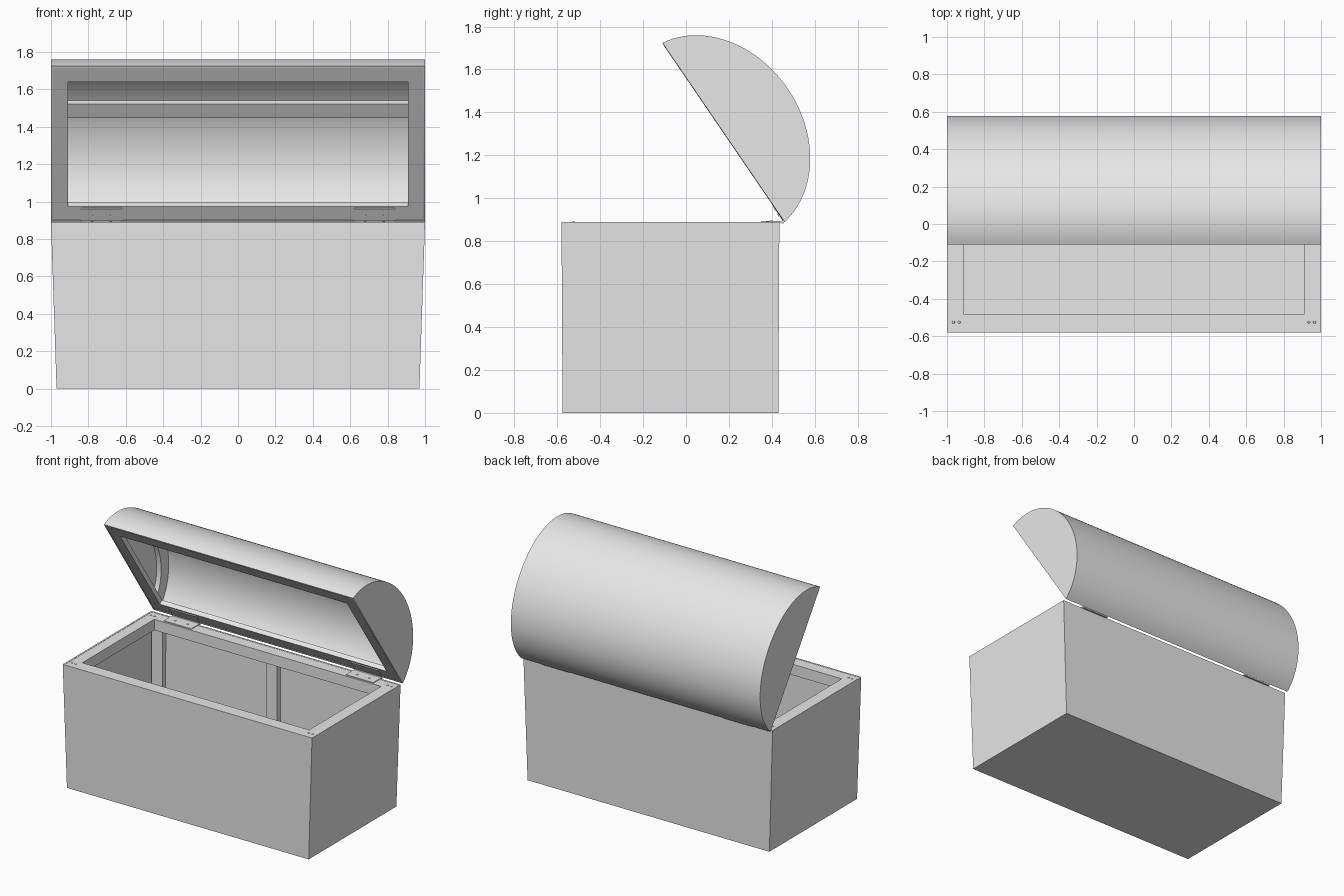
import bpy, bmesh, math
from mathutils import Vector

if "Cube" in bpy.data.objects:
    bpy.data.objects.remove(bpy.data.objects["Cube"])

grey = bpy.data.materials.new("plain grey")
grey.diffuse_color = (0.8, 0.8, 0.8, 1)
grey.use_nodes = True
grey.node_tree.nodes["Principled BSDF"].inputs["Base Color"].default_value = grey.diffuse_color

LID_POS, LID_ROT = (0, 0.175, 1.307), (math.radians(-55.7), 0, 0)
A, B, DROP = 0.509, 0.412, 0.05      # ellipse of the lid arch, centre below the rim
WALL, BOARD = 0.012, 0.035


def finish(name, bm, lid=False, thickness=0):
    bmesh.ops.recalc_face_normals(bm, faces=bm.faces[:])
    if thickness:                    # open the rim face, then thicken inward
        rim = [f for f in bm.faces if f.normal.z * (-1 if lid else 1) > 0.99
               and abs(f.calc_center_median().z - (0 if lid else 0.89)) < 1e-4]
        bmesh.ops.delete(bm, geom=rim, context='FACES')
    me = bpy.data.meshes.new(name)
    bm.to_mesh(me)
    bm.free()
    me.materials.append(grey)
    ob = bpy.data.objects.new(name, me)
    bpy.context.collection.objects.link(ob)
    if lid:
        ob.location, ob.rotation_euler = LID_POS, LID_ROT
    bpy.ops.object.select_all(action='DESELECT')
    bpy.context.view_layer.objects.active = ob
    ob.select_set(True)
    if thickness:
        m = ob.modifiers.new("wall", 'SOLIDIFY')
        m.thickness, m.offset, m.use_even_offset = thickness, -1, True
        bpy.ops.object.modifier_apply(modifier=m.name)
    bpy.ops.object.shade_smooth_by_angle(angle=math.radians(30))
    return ob


def box(name, x0, x1, y0, y1, z0, z1, lid=False):
    bm = bmesh.new()
    bmesh.ops.create_cube(bm, size=1)
    for v in bm.verts:
        v.co = ((x0 + x1) / 2 + v.co.x * (x1 - x0),
                (y0 + y1) / 2 + v.co.y * (y1 - y0),
                (z0 + z1) / 2 + v.co.z * (z1 - z0))
    return finish(name, bm, lid)


def prism(name, profile, x0, x1, lid=False, thickness=0):
    bm = bmesh.new()
    f = bm.faces.new([bm.verts.new((x0, y, z)) for y, z in profile])
    out = bmesh.ops.extrude_face_region(bm, geom=[f])['geom']
    bmesh.ops.translate(bm, vec=(x1 - x0, 0, 0),
                        verts=[v for v in out if isinstance(v, bmesh.types.BMVert)])
    return finish(name, bm, lid, thickness)


def screw(name, x, y, z, lid=False):
    bm = bmesh.new()
    bmesh.ops.create_cone(bm, cap_ends=True, segments=12, radius1=0.008, radius2=0.006, depth=0.004)
    bmesh.ops.translate(bm, vec=(x, y, z), verts=bm.verts[:])
    return finish(name, bm, lid)


def arch(inset, n=48):
    a, b = A - inset, B - inset
    s = math.asin(DROP / b)
    ts = [s + (math.pi - 2 * s) * i / n for i in range(n + 1)]
    pts = [(a * math.cos(t), b * math.sin(t) - DROP) for t in ts]
    return [(y, max(z, 0.0)) for y, z in pts]


# chest body: tapered open box
bm = bmesh.new()
bmesh.ops.create_cube(bm, size=2)
for v in bm.verts:
    top = v.co.z > 0
    v.co = (v.co.x * (1.0 if top else 0.97),
            (0.435 if top else 0.43) if v.co.y > 0 else (-0.58 if top else -0.575),
            0.89 if top else 0)
finish("chest_body", bm, thickness=WALL)

# rim frame of the chest
box("rim_front", -0.989, 0.989, -0.57, -0.485, 0.81, 0.889)
box("rim_back", -0.989, 0.989, 0.34, 0.425, 0.81, 0.889)

# lid: arched shell, front and back rails, crown batten
prism("lid_shell", arch(0), -1, 1, lid=True, thickness=WALL)
box("lid_front_rail", -0.989, 0.989, -0.494, -0.403, 0.001, BOARD, True)
box("lid_back_rail", -0.989, 0.989, 0.403, 0.494, 0.001, BOARD, True)
box("lid_crown_batten", -0.989, 0.989, -0.045, 0.045, 0.315, 0.352, True)

# upright boards inside the front and back walls
for name, y0, y1 in (("front", -0.57, -0.53), ("back", 0.385, 0.425)):
    for x in (-0.92, 0, 0.92):
        box(name + "_upright", x - 0.045, x + 0.045, y0, y1, 0.01, 0.812)

for s in (-1, 1):
    # side rails of both frames
    xs = sorted((s * 0.91, s * 0.989))
    box("rim_side", *xs, -0.485, 0.34, 0.81, 0.889)
    box("lid_side_rail", *xs, -0.403, 0.403, 0.001, BOARD, True)
    # arched rib against each lid end
    xs = sorted((s * 0.953, s * 0.989))
    prism("lid_end_rib", arch(0.008) + arch(0.1)[::-1], *xs, lid=True)

    # hinge: two leaves, knuckle and screws
    c = s * 0.73
    box("hinge_leaf_chest", c - 0.11, c + 0.11, 0.35, 0.445, 0.888, 0.894)
    box("hinge_leaf_lid", c - 0.11, c + 0.11, 0.415, 0.503, -0.005, 0.002, True)
    knuckle = [(0.45 + 0.008 * math.cos(i * math.pi / 6),
                0.89 + 0.008 * math.sin(i * math.pi / 6)) for i in range(12)]
    prism("hinge_knuckle", knuckle, c - 0.11, c + 0.11)
    for d in (-0.05, 0.05):
        screw("hinge_screw_chest", c + d, 0.395, 0.895)
        screw("hinge_screw_lid", c + d, 0.462, -0.006, True)
    # corner screws on the rim
    for y in (-0.525, 0.38):
        for x in (0.935, 0.965):
            screw("rim_screw", s * x, y, 0.89)
